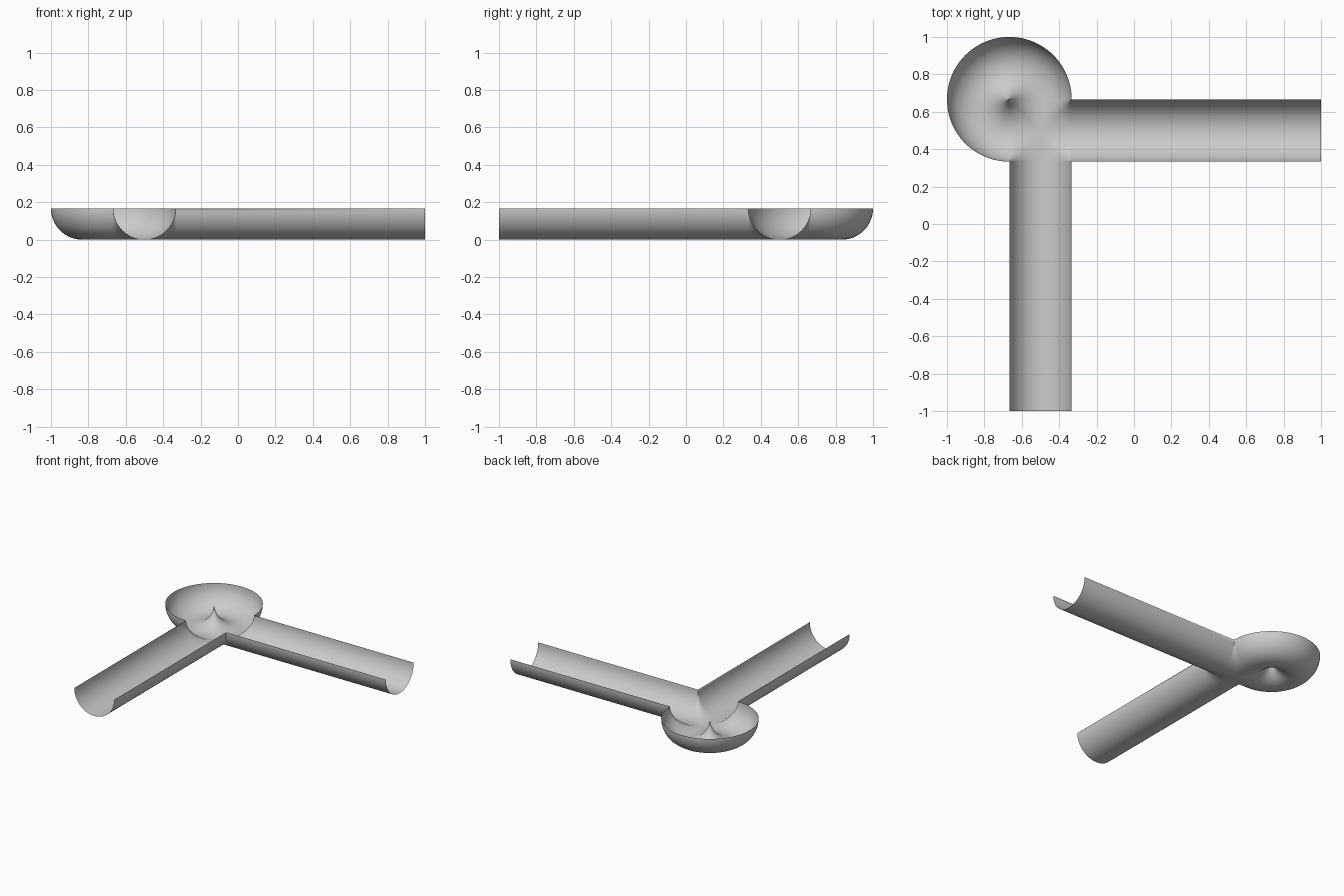
import bpy, bmesh, math

if "Cube" in bpy.data.objects:
    bpy.data.objects.remove(bpy.data.objects["Cube"])

R = 1 / 6            # channel radius, also the bend radius
N = 32               # segments across the half-round profile
CX, CY = -0.5, 0.5   # centre of the crossing
LX, LY = -2 / 3, 2 / 3   # centre of the loop

grey = bpy.data.materials.new("light_grey")
grey.diffuse_color = (0.6, 0.6, 0.6, 1)
grey.use_nodes = True
grey.node_tree.nodes["Principled BSDF"].inputs["Base Color"].default_value = grey.diffuse_color

# half-round profile: sideways offset and height
profile = []
for i in range(N + 1):
    a = math.pi * i / N
    profile.append((-R * math.cos(a), R - R * math.sin(a)))

bm = bmesh.new()


def loft(rows):
    """Skin a list of equally long point rows."""
    vs = [[bm.verts.new(p) for p in row] for row in rows]
    for r0, r1 in zip(vs, vs[1:]):
        for i in range(len(r0) - 1):
            f = bm.faces.new((r0[i], r0[i + 1], r1[i + 1], r1[i]))
            f.smooth = True


def arm(length, stops, place):
    """Straight channel mitred at the crossing, running outward."""
    rows = [[place(abs(t), t, z) for t, z in profile]]
    for s in stops + [length]:
        rows.append([place(s, t, z) for t, z in profile])
    loft(rows)


# long straight channels, east and south
arm(1.5, [R], lambda s, t, z: (CX + s, CY + t, z))
arm(1.5, [R], lambda s, t, z: (CX + t, CY - s, z))
# short mitred pieces leading into the loop, west and north
arm(R, [], lambda s, t, z: (CX - s, CY + t, z))
arm(R, [], lambda s, t, z: (CX + t, CY + s, z))

# three-quarter loop with a pinched centre
rows = []
for k in range(73):
    a = math.radians(270 * k / 72)
    rows.append([(LX + (R + t) * math.cos(a), LY + (R + t) * math.sin(a), z)
                 for t, z in profile])
loft(rows)

# weld pieces and point the normals to the inside of the channel
bmesh.ops.remove_doubles(bm, verts=bm.verts, dist=1e-4)
bm.normal_update()
for f in bm.faces:
    if f.normal.z < 0:
        f.normal_flip()

mesh = bpy.data.meshes.new("looped_channel")
bm.to_mesh(mesh)
bm.free()
mesh.materials.append(grey)
channel = bpy.data.objects.new("looped_channel", mesh)
bpy.context.collection.objects.link(channel)
